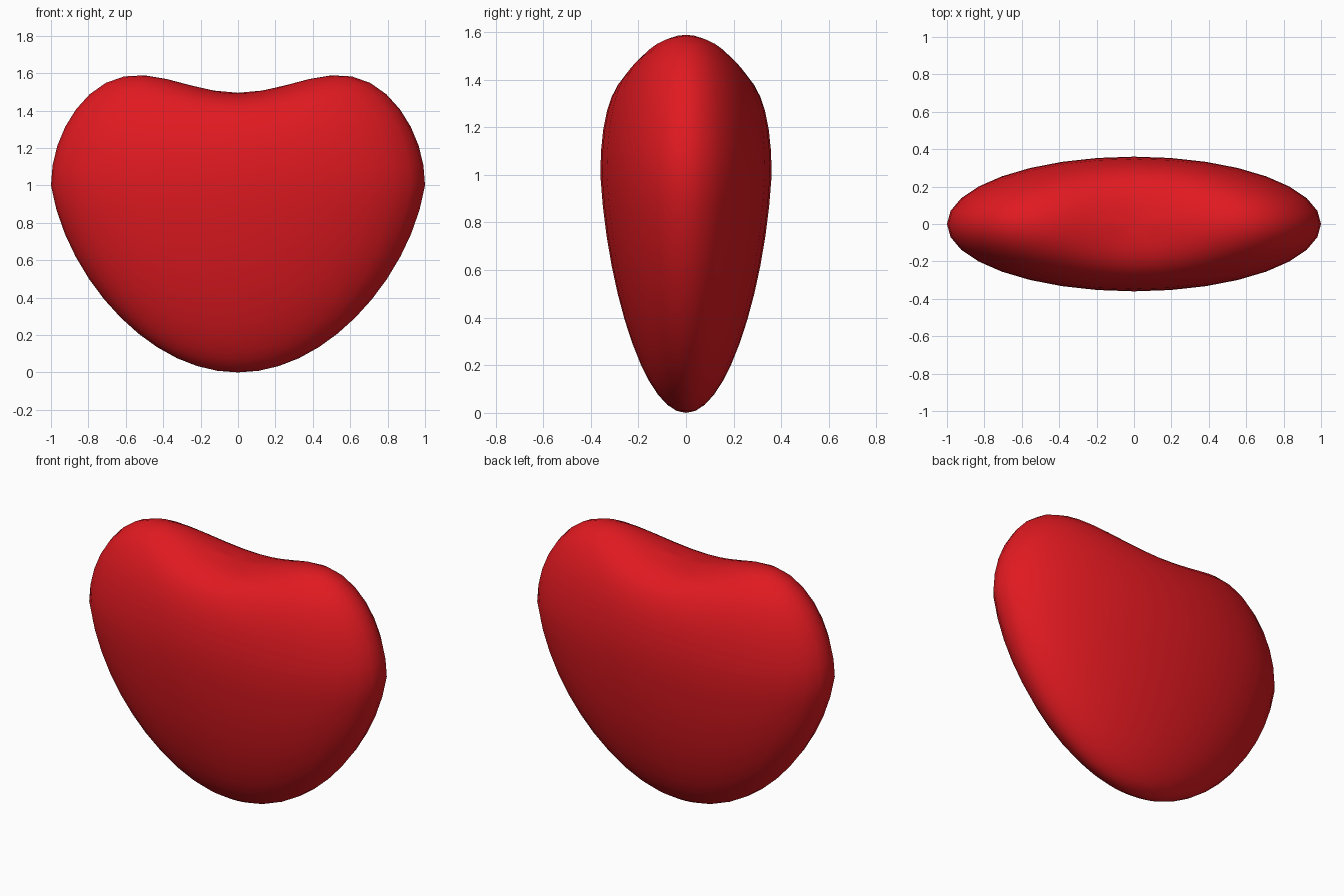
import bpy, math

if "Cube" in bpy.data.objects:
    bpy.data.objects.remove(bpy.data.objects["Cube"])

# Puffy heart: a sphere reshaped into two lobes above and a tapered tip below
bpy.ops.mesh.primitive_uv_sphere_add(segments=32, ring_count=24, radius=1)
heart = bpy.context.object
heart.name = "heart"

for v in heart.data.vertices:
    x, y, u = v.co
    if u > 0:
        # upper half: flattened, with a soft dip between the lobes
        dip = 0.5 * (1 + math.cos(math.pi * x))
        z = 0.82 * u - 0.325 * u * u * dip
        taper = 1
    else:
        # lower half: narrows towards the tip
        z = u
        taper = 1 + 0.16 * u
    v.co = (x * taper, y * 0.36 * taper, 1 + z)

bpy.ops.object.shade_smooth()

red = bpy.data.materials.new("red")
red.diffuse_color = (0.75, 0.01, 0.015, 1)
red.use_nodes = True
red.node_tree.nodes["Principled BSDF"].inputs["Base Color"].default_value = red.diffuse_color
heart.data.materials.append(red)
